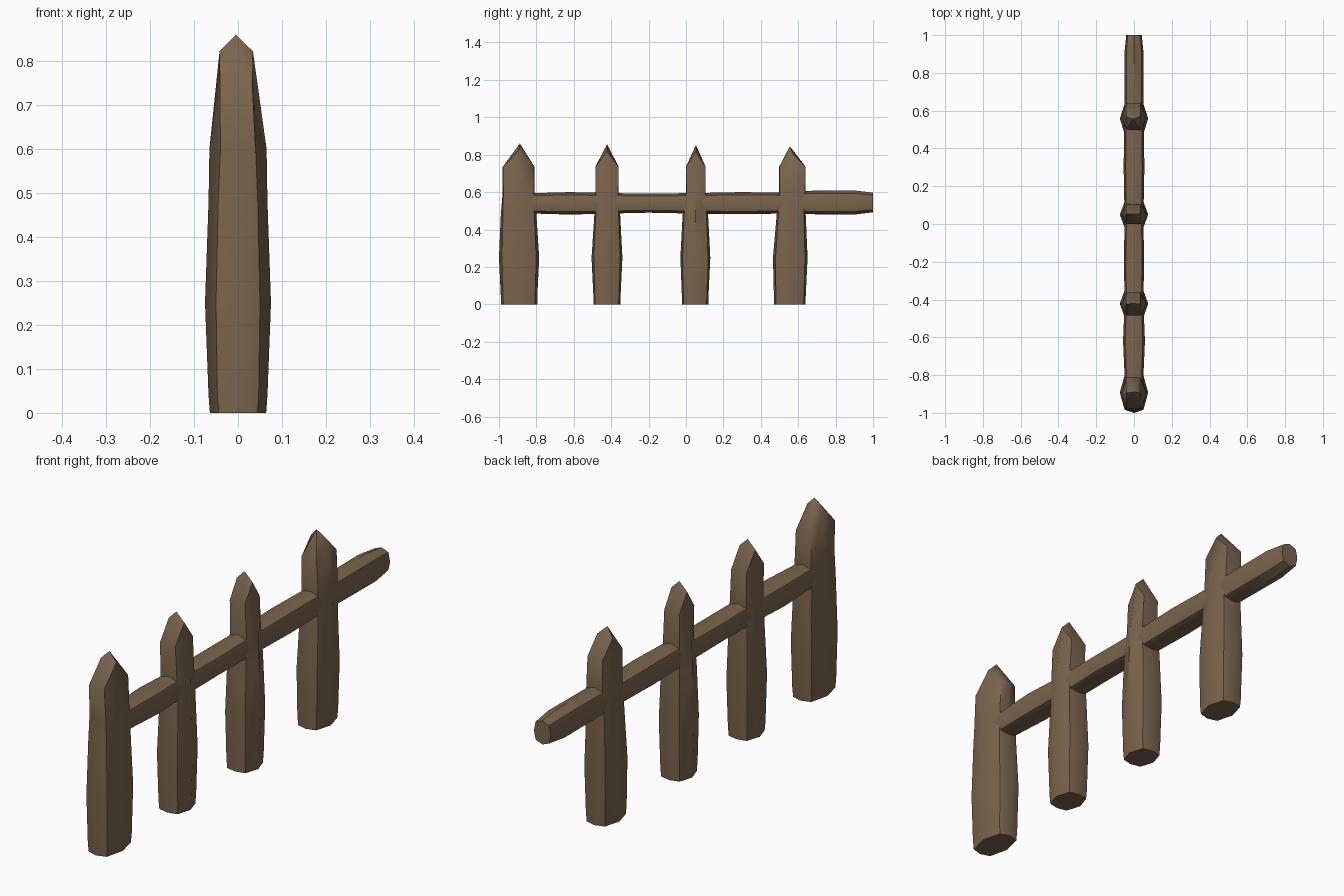
import bpy, bmesh, math

if "Cube" in bpy.data.objects:
    bpy.data.objects.remove(bpy.data.objects["Cube"])

wood = bpy.data.materials.new("brown wood")
wood.diffuse_color = (0.195, 0.128, 0.074, 1)
wood.use_nodes = True
wood.node_tree.nodes["Principled BSDF"].inputs["Base Color"].default_value = wood.diffuse_color


def loft(name, rings, tip=None):
    """Skin closed rings of points; close with caps, or a pointed tip."""
    bm = bmesh.new()
    rows = [[bm.verts.new(p) for p in r] for r in rings]
    n = len(rows[0])
    for a, b in zip(rows, rows[1:]):
        for i in range(n):
            j = (i + 1) % n
            bm.faces.new((a[i], a[j], b[j], b[i]))
    bm.faces.new(rows[0][::-1])
    if tip:
        t = bm.verts.new(tip)
        for i in range(n):
            bm.faces.new((rows[-1][i], rows[-1][(i + 1) % n], t))
    else:
        bm.faces.new(rows[-1])
    bmesh.ops.recalc_face_normals(bm, faces=bm.faces)
    me = bpy.data.meshes.new(name)
    bm.to_mesh(me)
    bm.free()
    me.materials.append(wood)
    ob = bpy.data.objects.new(name, me)
    bpy.context.collection.objects.link(ob)
    bpy.context.view_layer.objects.active = ob
    ob.select_set(True)
    bpy.ops.object.shade_smooth_by_angle(angle=math.radians(40))
    ob.select_set(False)
    return ob


def post_ring(lo, hi, z, rx, cx, cy, ridge_z=None, x0=0.0):
    """Eight-sided post section: rx = ridge half width, cx = corner half
    width, cy = corner depth as a share of the half depth."""
    m, h = (lo + hi) / 2, (hi - lo) / 2
    zr = z if ridge_z is None else ridge_z
    return [(x0 + rx, m, zr), (x0 + cx, m + h * cy, z), (x0, m + h, z),
            (x0 - cx, m + h * cy, z), (x0 - rx, m, zr),
            (x0 - cx, m - h * cy, z), (x0, m - h, z), (x0 + cx, m - h * cy, z)]


# pickets: y spans at foot, belly, rail height and shoulder, then the tip
posts = [
    ((-.99, -.795), (-1.0, -.785), (-.99, -.80), (-.98, -.81), (-.888, .86)),
    ((-.495, -.35), (-.505, -.34), (-.49, -.352), (-.485, -.36), (-.422, .856)),
    ((-.022, .12), (-.03, .13), (-.018, .118), (0, .105), (.053, .852)),
    ((.47, .64), (.465, .65), (.485, .64), (.498, .64), (.555, .845)),
]
for k, (foot, belly, rail_y, top, (ty, tz)) in enumerate(posts):
    loft("fence_post_%d" % (k + 1), [
        post_ring(*foot, 0.0, .064, .044, .86),
        post_ring(*foot, 0.04, .067, .047, .88),
        post_ring(*belly, .25, .075, .050, .85),
        post_ring(*rail_y, .48, .067, .045, .88),
        post_ring(*top, .60, .065, .040, .96),
        post_ring(*top, .735, .038, .037, .98, tz - .038, -.004),
    ], (-.005, ty, tz))

# rail: (y, half width, bottom z, top z)
stations = [(-.89, .050, .49, .59), (-.80, .050, .485, .595), (-.62, .058, .48, .60),
            (-.42, .050, .485, .595), (-.20, .053, .49, .592), (.05, .050, .485, .595),
            (.30, .055, .482, .60), (.50, .052, .485, .597), (.64, .050, .482, .607),
            (.90, .051, .48, .609), (1.0, .041, .492, .597)]
rings = []
for y, w, lo, hi in stations:
    c, h = (lo + hi) / 2, (hi - lo) / 2
    rings.append([(w * u, y, c + h * v) for u, v in
                  ((1, 0), (.8, .75), (0, 1), (-.8, .75),
                   (-1, 0), (-.8, -.75), (0, -1), (.8, -.75))])
loft("fence_rail", rings)
